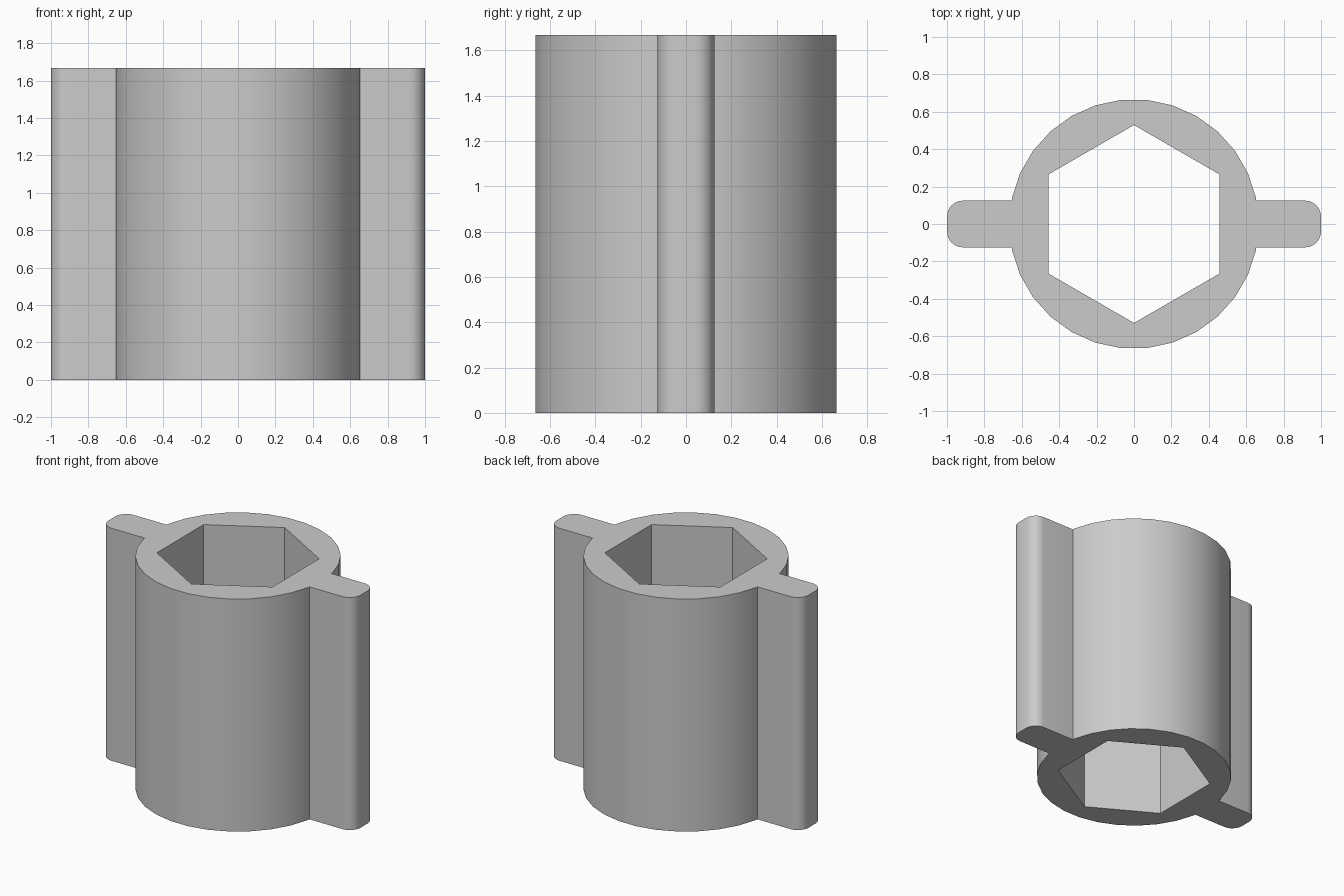
import bpy
import bmesh
from math import sin, cos, radians

cube = bpy.data.objects.get("Cube")
if cube:
    bpy.data.objects.remove(cube)

HEIGHT = 1.667
RADIUS = 0.667
FIN_HALF = 0.125
FIN_ROUND = 0.085


def polar(radius, degrees, cx=0.0, cy=0.0):
    a = radians(degrees)
    return (cx + radius * cos(a), cy + radius * sin(a))


# One quarter of the outline: rounded fin tip, fin root, then the barrel arc
quarter = [polar(FIN_ROUND, a, 1 - FIN_ROUND, FIN_HALF - FIN_ROUND)
           for a in range(0, 91, 15)]
quarter.append((0.653, FIN_HALF))
quarter += [polar(RADIUS, a) for a in range(12, 90, 12)]

# Mirror the quarter across both axes
half = quarter + [(-x, y) for x, y in reversed(quarter)]
outline = half + [(-x, -y) for x, y in half]
hexagon = [polar(0.529, a) for a in range(30, 390, 60)]

# Fill between outline and hexagonal bore, then extrude upward
bm = bmesh.new()
edges = []
for loop in (outline, hexagon):
    verts = [bm.verts.new((x, y, 0)) for x, y in loop]
    edges += [bm.edges.new((v, verts[i - 1])) for i, v in enumerate(verts)]
bmesh.ops.triangle_fill(bm, use_beauty=True, edges=edges)
result = bmesh.ops.extrude_face_region(bm, geom=bm.faces[:], use_keep_orig=True)
top = [g for g in result["geom"] if isinstance(g, bmesh.types.BMVert)]
bmesh.ops.translate(bm, verts=top, vec=(0, 0, HEIGHT))
bmesh.ops.recalc_face_normals(bm, faces=bm.faces[:])

mesh = bpy.data.meshes.new("finned_hex_sleeve")
bm.to_mesh(mesh)
bm.free()
sleeve = bpy.data.objects.new("finned_hex_sleeve", mesh)
bpy.context.collection.objects.link(sleeve)

# Plain grey material
grey = bpy.data.materials.new("light_grey")
grey.use_nodes = True
colour = (0.6, 0.6, 0.6, 1)
grey.diffuse_color = colour
grey.node_tree.nodes["Principled BSDF"].inputs["Base Color"].default_value = colour
mesh.materials.append(grey)

# Smooth barrel and fin tips, crisp rims, bore and fin roots
bpy.ops.object.select_all(action='DESELECT')
sleeve.select_set(True)
bpy.context.view_layer.objects.active = sleeve
bpy.ops.object.shade_smooth_by_angle(angle=radians(30))
